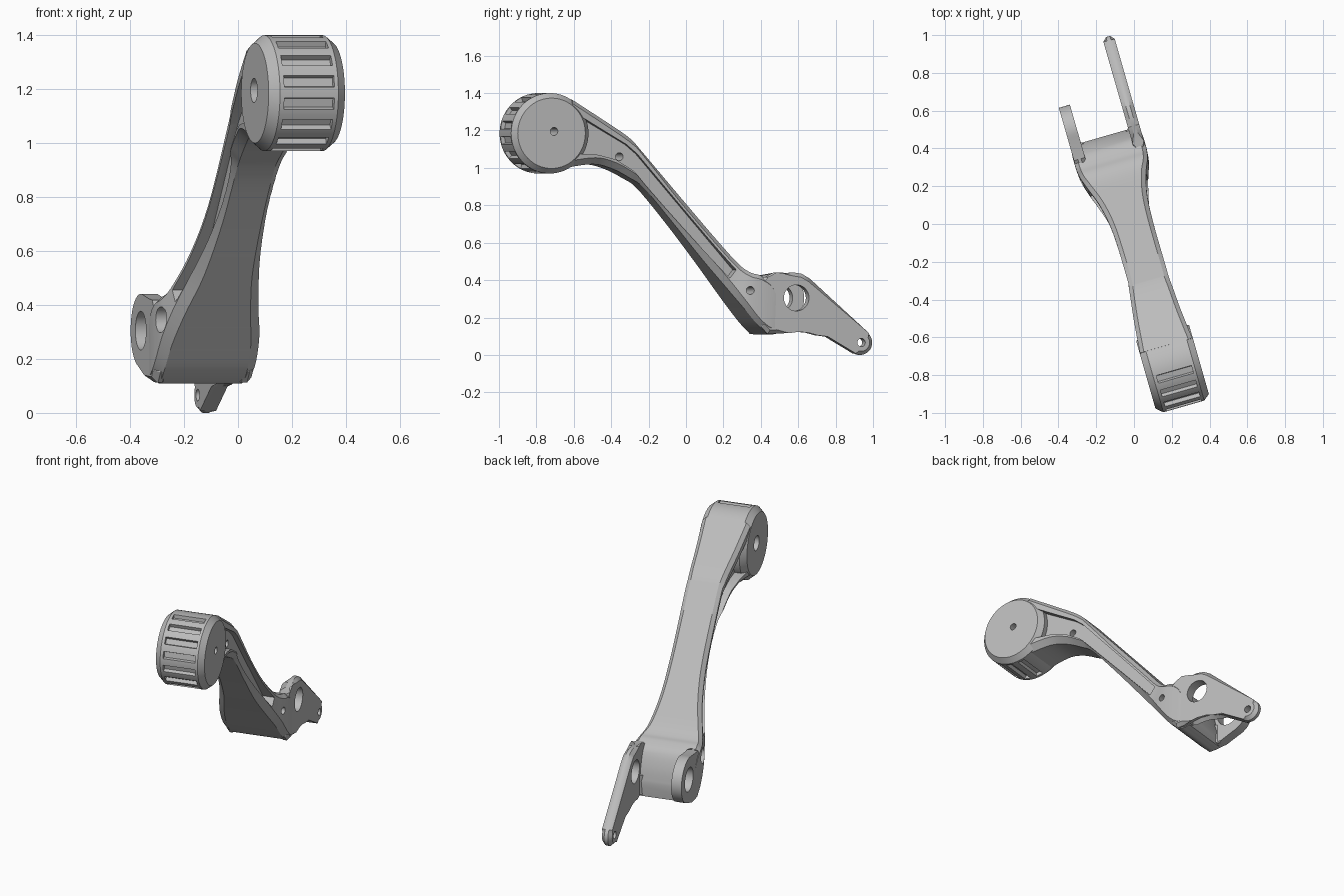
import bpy, bmesh, math
from mathutils import Vector

if "Cube" in bpy.data.objects:
    bpy.data.objects.remove(bpy.data.objects["Cube"])

TURN = math.radians(16)
HEAD = (-0.786, 1.185)
PIN = (-0.772, 1.195)
EYE = (0.565, 0.305)
TIP = (0.926, 0.066)

grey = bpy.data.materials.new("plain grey")
grey.use_nodes = True
grey.diffuse_color = (0.5, 0.5, 0.5, 1)
grey.node_tree.nodes["Principled BSDF"].inputs["Base Color"].default_value = (0.5, 0.5, 0.5, 1)


def place(w, u, z):
    """Part frame (across, along, up) to world."""
    c, s = math.cos(TURN), math.sin(TURN)
    return (c * w - s * u, s * w + c * u, z)


def loft(name, rings, chamfer=0):
    """Skin closed rings of (w, u, z) points and cap both ends."""
    bm = bmesh.new()
    loops = [[bm.verts.new(place(*p)) for p in ring] for ring in rings]
    n = len(loops[0])
    caps = [bm.faces.new(loops[0]), bm.faces.new(loops[-1])]
    for a, b in zip(loops, loops[1:]):
        for i in range(n):
            j = (i + 1) % n
            bm.faces.new((a[i], a[j], b[j], b[i]))
    if chamfer:
        rims = [e for f in caps for e in f.edges]
        bmesh.ops.bevel(bm, geom=rims, offset=chamfer, segments=1, affect='EDGES')
    bmesh.ops.recalc_face_normals(bm, faces=bm.faces[:])
    mesh = bpy.data.meshes.new(name)
    bm.to_mesh(mesh)
    bm.free()
    mesh.materials.append(grey)
    ob = bpy.data.objects.new(name, mesh)
    bpy.context.collection.objects.link(ob)
    return ob


def prism(name, outline, w0, w1, chamfer=0):
    return loft(name, [[(w, u, z) for u, z in outline] for w in (w0, w1)], chamfer)


def arc(centre, r, a0, a1, n):
    angles = [math.radians(a0 + (a1 - a0) * i / n) for i in range(n + 1)]
    return [(centre[0] + r * math.cos(a), centre[1] + r * math.sin(a)) for a in angles]


def circle(centre, r, n=32):
    return arc(centre, r, 0, 360, n)[:-1]


def cut(ob, cutter):
    cutter.hide_render = True
    mod = ob.modifiers.new("cut", 'BOOLEAN')
    mod.operation, mod.solver, mod.object = 'DIFFERENCE', 'EXACT', cutter
    bpy.context.view_layer.objects.active = ob
    bpy.ops.object.modifier_apply(modifier=mod.name)
    bpy.data.objects.remove(cutter)


def drill(ob, centre, r, w0=-0.4, w1=0.4):
    cut(ob, prism("drill", circle(centre, r), w0, w1))


def spline(rows, steps):
    """Catmull-Rom resampling of rows of numbers."""
    rows = [Vector(r) for r in rows]
    out = []
    for i in range(len(rows) - 1):
        p0, p1, p2, p3 = rows[max(i - 1, 0)], rows[i], rows[i + 1], rows[min(i + 2, len(rows) - 1)]
        for k in range(steps):
            t = k / steps
            out.append(0.5 * (2 * p1 + (p2 - p0) * t + (2 * p0 - 5 * p1 + 4 * p2 - p3) * t * t
                              + (3 * p1 - p0 - 3 * p2 + p3) * t ** 3))
    return out + [rows[-1]]


# Arm: top u z, bottom u z, width to each side
stations = [
    (-.665, 1.365, -.70, 1.0, -.158, .13),
    (-.50, 1.265, -.54, 1.02, -.143, .113),
    (-.38, 1.19, -.43, .995, -.128, .105),
    (-.32, 1.145, -.33, .945, -.12, .10),
    (-.27, 1.09, -.25, .89, -.115, .10),
    (0, .782, -.09, .705, -.12, .10),
    (.15, .61, .07, .51, -.145, .11),
    (.26, .485, .19, .365, -.185, .138),
    (.32, .44, .28, .255, -.208, .165),
    (.37, .425, .36, .16, -.215, .174),
    (.43, .385, .42, .112, -.215, .174),
    (.47, .30, .46, .113, -.211, .17),
    (.49, .21, .485, .12, -.208, .168),
]


def section(row, ct=0.022, cb=0.035):
    tu, tz, bu, bz, l, r = row
    d = Vector((tu - bu, tz - bz)).normalized()
    top, bot = Vector((tu, tz)), Vector((bu, bz))
    tl, bl = top - d * ct, bot + d * cb
    return [(w, p.x, p.y) for w, p in (
        (l + ct, top), (r - ct, top), (r, tl), (r, bl),
        (r - cb, bot), (l + cb, bot), (l, bl), (l, tl))]


arm = loft("arm", [section(r) for r in spline(stations, 5)])

# Matching side pockets, each with a long channel
pocket = [(-.62, 1.275), (-.36, 1.125), (-.30, 1.075), (.24, .455), (.205, .41),
          (-.32, .985), (-.42, 1.045), (-.52, 1.07), (-.63, 1.075)]
for w0, w1 in ((.068, .3), (-.3, -.085)):
    cut(arm, prism("pocket", pocket, w0, w1))

# Bolt holes, counterbored on one side
bolts = [(-.39, 1.06), (.31, .345)]
for b in bolts:
    drill(arm, b, .021)
drill(arm, bolts[1], .048, -.4, -.13)

# Head with gripping grooves
head = loft("head", [[(w, u, z) for u, z in circle(HEAD, r, 64)]
                     for w, r in ((-.16, .185), (-.125, .215), (.1, .215), (.133, .188))])
for i in range(9):
    a = math.radians(79.5 - 22.5 * i)
    out = Vector((-math.cos(a), math.sin(a)))
    side = Vector((-out.y, out.x))
    c = Vector(HEAD)
    slot = [c + out * r + side * h for r, h in
            ((.193, -.016), (.193, .016), (.23, .026), (.23, -.026))]
    cut(head, prism("groove", [tuple(p) for p in slot], -.108, .085))
drill(head, PIN, .021)
drill(head, PIN, .045, -.4, -.12)

# Long fork plate with a small end hole
long_outline = ([(.37, .415), (.41, .418), (.46, .422), (.50, .434), (.55, .442), (.60, .434), (.645, .408)]
                + arc(TIP, .066, 48, -118, 14)
                + [(.74, .098), (.69, .124), (.63, .14), (.57, .143), (.52, .136), (.46, .115),
                   (.41, .112), (.375, .15)])
long_plate = prism("long_fork_plate", long_outline, .11, .172, .02)
drill(long_plate, EYE, .07)
drill(long_plate, TIP, .022)

# Short fork plate with a round end
short_outline = ([(.37, .415), (.41, .418), (.46, .424)] + arc(EYE, .136, 105, -75, 24)
                 + [(.52, .14), (.46, .114), (.41, .112), (.375, .15)])
short_plate = prism("short_fork_plate", short_outline, -.213, -.152, .022)
drill(short_plate, EYE, .072)

# Corner gussets between web and plates
for name, w, inner in (("long_gusset", .12, .07), ("short_gusset", -.165, -.115)):
    loft(name, [[(w, .42, z), (inner, .42, z), (inner, .465, z), (w, .505, z)] for z in (.13, .25)])

for ob in (arm, head, long_plate, short_plate):
    bpy.ops.object.select_all(action='DESELECT')
    ob.select_set(True)
    bpy.context.view_layer.objects.active = ob
    bpy.ops.object.shade_smooth_by_angle(angle=math.radians(28))
